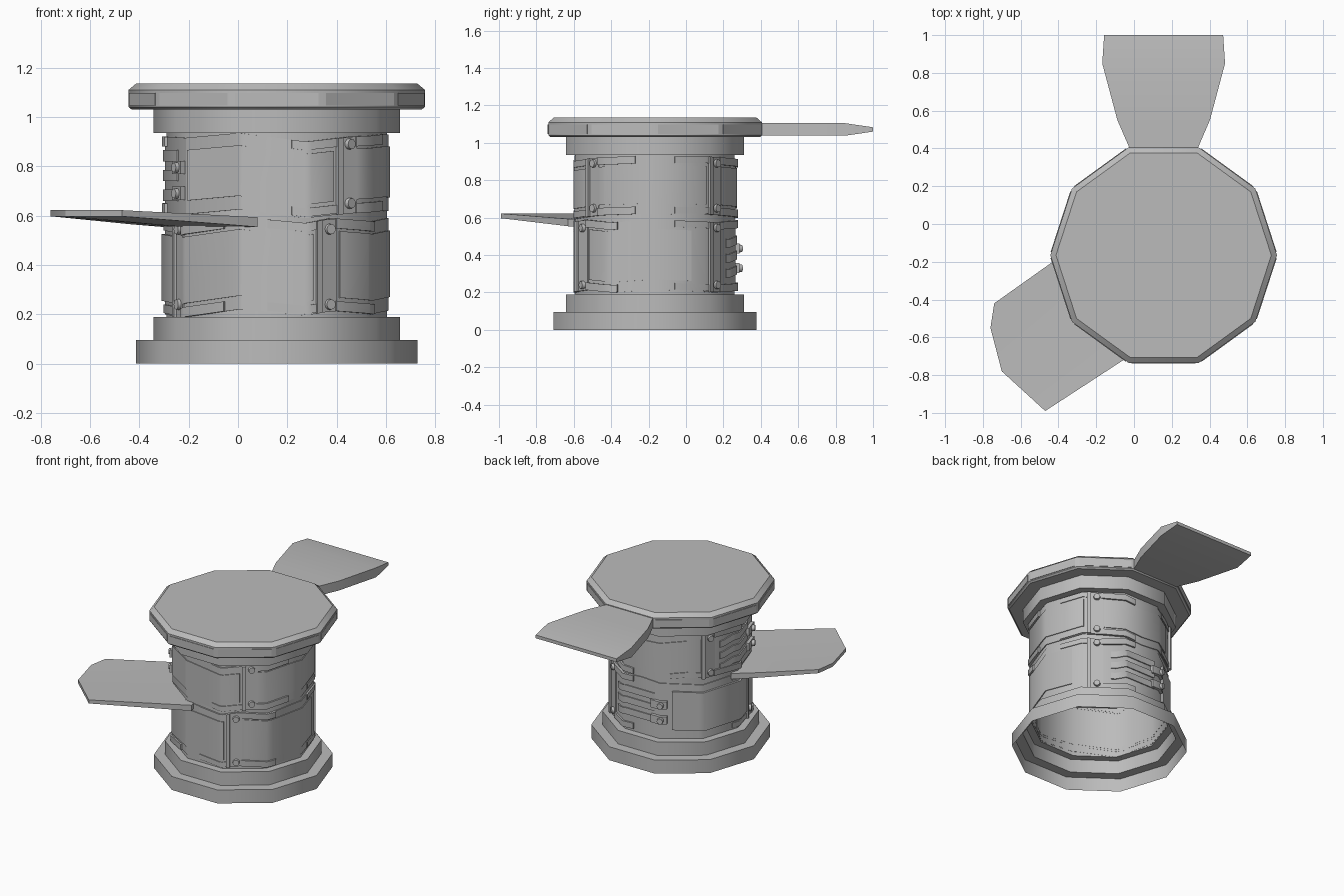
import bpy, bmesh, math
from mathutils import Vector, Matrix

if "Cube" in bpy.data.objects:
    bpy.data.objects.remove(bpy.data.objects["Cube"])

CX, CY, SIDES, BODY = 0.157, -0.165, 10, 0.447
STEP = 360 / SIDES

grey = bpy.data.materials.new("plain grey")
grey.use_nodes = True
grey.diffuse_color = (0.5, 0.5, 0.5, 1)
grey.node_tree.nodes["Principled BSDF"].inputs["Base Color"].default_value = (0.5, 0.5, 0.5, 1)


def finish(name, bm, smooth=None):
    bmesh.ops.recalc_face_normals(bm, faces=bm.faces)
    mesh = bpy.data.meshes.new(name)
    bm.to_mesh(mesh)
    bm.free()
    mesh.materials.append(grey)
    ob = bpy.data.objects.new(name, mesh)
    bpy.context.collection.objects.link(ob)
    if smooth:
        bpy.ops.object.select_all(action='DESELECT')
        ob.select_set(True)
        bpy.context.view_layer.objects.active = ob
        bpy.ops.object.shade_smooth_by_angle(angle=math.radians(smooth))
    return ob


def wall(angle, z, radius):
    """Point on a ten-sided wall of the given corner radius."""
    t = math.radians(angle % STEP - STEP / 2)
    r = radius * math.cos(math.radians(STEP / 2)) / math.cos(t)
    a = math.radians(angle)
    return Vector((CX + r * math.cos(a), CY + r * math.sin(a), z))


def wave(keys, shift=0):
    """Zigzag height that follows (angle, z) keys around the column."""
    def height(angle):
        a = (angle + 180) % 360 - 180
        for (a0, z0), (a1, z1) in zip(keys, keys[1:]):
            if a0 <= a <= a1:
                return z0 + (z1 - z0) * (a - a0) / (a1 - a0) + shift
        return keys[-1][1] + shift
    return height


def wrap(name, a0, a1, low, high, rise, radius=BODY, extra=()):
    """Raised plate bent around the wall between two angles."""
    low_z = low if callable(low) else lambda a: low
    high_z = high if callable(high) else lambda a: high
    stops = {a0, a1} | {i * STEP for i in range(-10, 20) if a0 < i * STEP < a1}
    stops = sorted(stops | {a for a in extra if a0 < a < a1})
    bm = bmesh.new()
    rows = []
    for a in stops:
        lo, hi = low_z(a), high_z(a)
        rows.append([bm.verts.new(wall(a, z, r)) for z, r in
                     ((lo, radius - 0.001), (lo, radius + rise),
                      (hi, radius + rise), (hi, radius - 0.001))])
    for p, q in zip(rows, rows[1:]):
        for i in range(3):
            bm.faces.new((p[i], q[i], q[i + 1], p[i + 1]))
    bm.faces.new(rows[0])
    bm.faces.new(rows[-1])
    return finish(name, bm, 40)


def bolt(name, angle, z, radius, rise):
    a = math.radians(angle)
    out = Vector((math.cos(a), math.sin(a), 0))
    bm = bmesh.new()
    place = Matrix.Translation(wall(angle, z, BODY) + out * rise / 2) @ out.to_track_quat('Z', 'Y').to_matrix().to_4x4()
    bmesh.ops.create_cone(bm, cap_ends=True, segments=12, radius1=radius,
                          radius2=radius * 0.85, depth=rise, matrix=place)
    finish(name, bm, 30)


def blade(name, outline, top, bottom):
    """Flat fin whose upper and lower heights are given per outline point."""
    bm = bmesh.new()
    up = [bm.verts.new((x, y, top(x, y))) for x, y in outline]
    down = [bm.verts.new((x, y, bottom(x, y))) for x, y in outline]
    bm.faces.new(up)
    bm.faces.new(down[::-1])
    for i in range(len(up)):
        j = (i + 1) % len(up)
        bm.faces.new((up[i], down[i], down[j], up[j]))
    bmesh.ops.triangulate(bm, faces=[f for f in bm.faces if len(f.verts) > 4])
    finish(name, bm, 30)


# Hollow column: stepped foot, shaft, collar and lid as one open shell
profile = ((0.571, 0), (0.571, 0.095), (0.5, 0.095), (0.5, 0.19), (BODY, 0.19),
           (BODY, 0.935), (0.5, 0.935), (0.5, 1.03), (0.588, 1.03), (0.6, 1.04),
           (0.6, 1.11), (0.57, 1.135))
bm = bmesh.new()
rings = [[bm.verts.new(wall(i * STEP, z, r)) for i in range(SIDES)] for r, z in profile]
for p, q in zip(rings, rings[1:]):
    for i in range(SIDES):
        j = (i + 1) % SIDES
        bm.faces.new((p[i], p[j], q[j], q[i]))
bm.faces.new(rings[-1])
finish("column", bm, 40)

# Thin plates around the lid edge
for i in range(SIDES):
    wrap("lid_plate", i * STEP + 1.5, (i + 1) * STEP - 1.5, 1.047, 1.097, 0.004, 0.6)

# Zigzag edges of the two wrapped tiers
upper = [(-180, .92), (-145, .915), (-110, .935), (-75, .9), (-47, .92),
         (-10, .93), (48, .925), (90, .905), (130, .93), (180, .92)]
lower = [(-180, .575), (-149, .56), (-110, .595), (-75, .57), (-60, .59),
         (-30, .575), (0, .59), (48, .575), (90, .59), (140, .57), (180, .575)]
tiers = (("upper", upper, .31, (-48, 48, 150)), ("lower", lower, .375, (-61, 48, 207)))

for label, keys, height, joints in tiers:
    angles = [k[0] for k in keys]
    angles += [a + 360 for a in angles]
    # Sleeve and its two edge straps
    wrap(label + "_sleeve", -149, 211, wave(keys, -height), wave(keys), 0.006, extra=angles)
    for a in joints:
        for side, drop in (("top", 0), ("bottom", .04 - height)):
            wrap(f"{label}_{side}_strap", a + 4, a + 34, wave(keys, drop - .04),
                 wave(keys, drop), 0.018, extra=angles)
            wrap(f"{label}_{side}_strap", a - 34, a - 4, wave(keys, drop - .035),
                 wave(keys, drop), 0.012, extra=angles)
        # Joint plate, upright rib and bolts
        wrap(label + "_joint_plate", a - 5, a + 5, wave(keys, -height), wave(keys), 0.013)
        wrap(label + "_rib", a - 8, a - 5, wave(keys, -height), wave(keys), 0.024)
        for z in (keys[0][1] - .03, keys[0][1] + .04 - height):
            bolt(label + "_bolt", a, z, 0.024, 0.028)

# Raised panels: tier keys, start, end, drop from the top edge, rise from the bottom
panels = (("upper_front_panel", upper, .31, -143, -58, .012),
          ("upper_left_panel", upper, .31, -43, 37, .012),
          ("upper_back_panel", upper, .31, 54, 130, .012),
          ("lower_front_panel", lower, .375, -149, -71, .012),
          ("lower_left_panel", lower, .375, -54, 26, .012),
          ("lower_right_panel", lower, .375, 118, 198, .02))
for name, keys, height, a0, a1, rise in panels:
    wrap(name, a0, a1, wave(keys, .055 - height), wave(keys, -.05), rise,
         extra=[k[0] for k in keys])

# Finger clasps: three bent fingers ending in two knuckles
for label, start, base in (("upper", 160, .66), ("lower", 60, .3)):
    bend = wave([(-180, 0), (180, 0)])
    for i in range(3):
        z = base + i * .08
        mid = start + 14
        def rail(off, z=z, mid=mid):
            return lambda a: z + off - .02 * max(0, min(1, (mid - a) / 10))
        wrap(label + "_finger", start, start + 43, rail(0), rail(.045), 0.014,
             extra=(mid - 10, mid))
    for i in range(2):
        z = base + .03 + i * .105
        wrap(label + "_knuckle", start + 40, start + 54, z - .027, z + .027, 0.028)
        bolt(label + "_knuckle_pin", start + 49, z, 0.023, 0.045)

# Upper fin, tapering to a thin outer edge
half = ((.18, .4), (.245, .55), (.325, .85), (.315, 1))
for side, mirror in (("back_fin", 1),):
    outline = [(CX - x, y) for x, y in half] + [(CX + x, y) for x, y in half[::-1]]
    bm = bmesh.new()
    rows = []
    for x, y in half:
        thin = .022 if y > .9 else 0
        rows.append([bm.verts.new((CX + s * x, y, z)) for s, z in
                     ((-1, 1.038 + thin), (1, 1.038 + thin), (1, 1.105 - thin), (-1, 1.105 - thin))])
    for p, q in zip(rows, rows[1:]):
        for i in range(4):
            bm.faces.new((p[i], p[(i + 1) % 4], q[(i + 1) % 4], q[i]))
    bm.faces.new(rows[0])
    bm.faces.new(rows[-1])
    finish(side, bm, 30)


# Lower fin, rising gently outwards
def reach(x, y):
    return max(0, min(1, (math.hypot(x - CX, y - CY) - .45) / .5))


blade("front_fin", [(-.28, -.1), (-.43, -.2), (-.74, -.42), (-.76, -.55), (-.7, -.78),
                    (-.47, -.99), (-.04, -.71), (.08, -.63), (.06, -.57), (-.2, -.35)],
      lambda x, y: .592 + .03 * reach(x, y), lambda x, y: .552 + .045 * reach(x, y))
